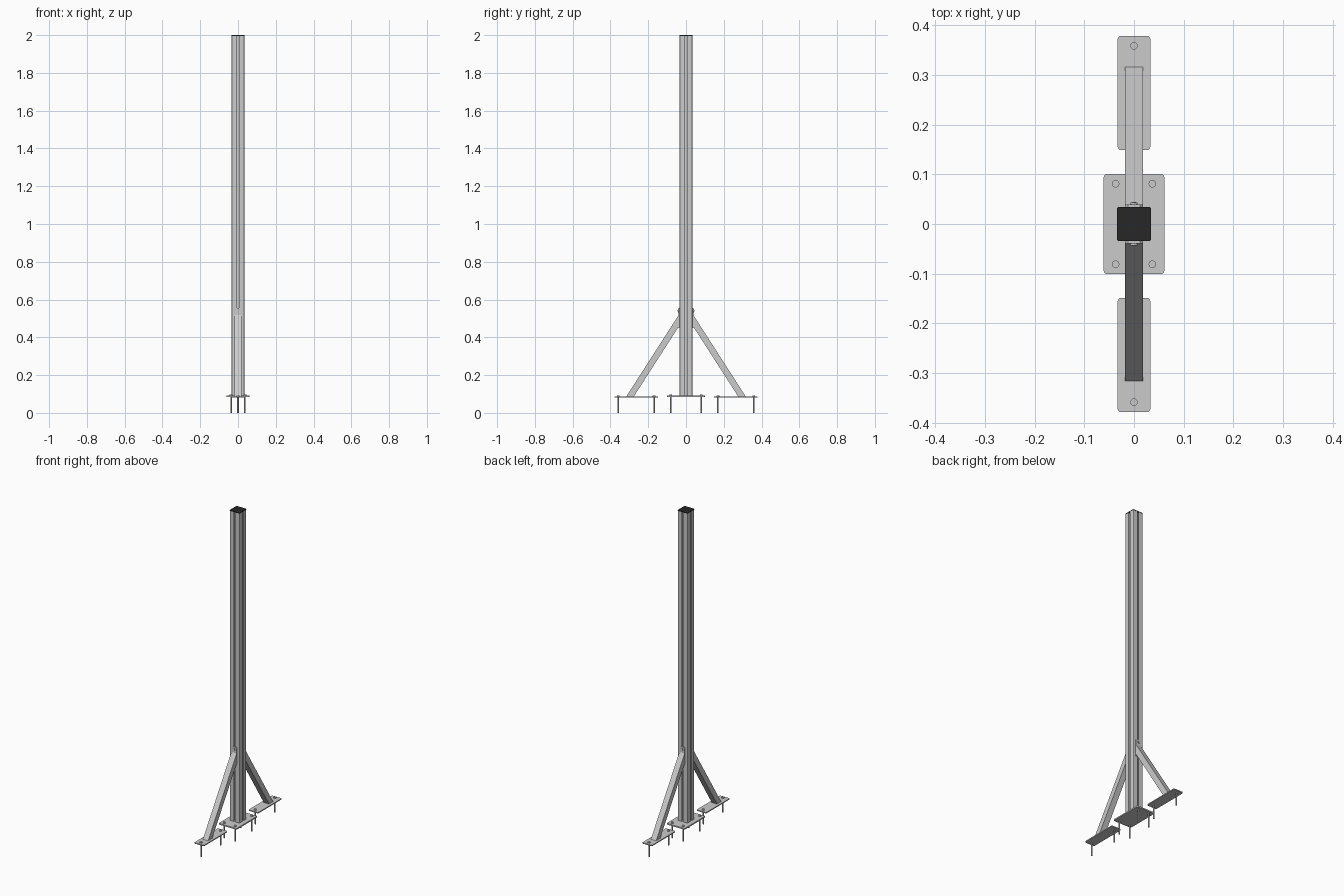
import bpy, bmesh, math
from mathutils import Matrix, Vector

if "Cube" in bpy.data.objects:
    bpy.data.objects.remove(bpy.data.objects["Cube"])


def finish(name, bm, color=None):
    bmesh.ops.recalc_face_normals(bm, faces=bm.faces)
    me = bpy.data.meshes.new(name)
    bm.to_mesh(me)
    bm.free()
    ob = bpy.data.objects.new(name, me)
    bpy.context.collection.objects.link(ob)
    if color:
        m = bpy.data.materials.new(name)
        m.diffuse_color = color
        m.use_nodes = True
        m.node_tree.nodes["Principled BSDF"].inputs["Base Color"].default_value = m.diffuse_color
        me.materials.append(m)
    return ob


def extrude(name, pts, vec, color=None):
    bm = bmesh.new()
    f = bm.faces.new([bm.verts.new(p) for p in pts])
    r = bmesh.ops.extrude_face_region(bm, geom=[f])
    bmesh.ops.translate(bm, vec=vec, verts=[g for g in r["geom"] if isinstance(g, bmesh.types.BMVert)])
    return finish(name, bm, color)


def rounded_plate(name, hx, hy, cy, z0, z1, r, color=None):
    pts = []
    for k, (sx, sy) in enumerate([(1, 1), (-1, 1), (-1, -1), (1, -1)]):
        for i in range(5):
            a = math.pi / 2 * (k + i / 4)
            pts.append((sx * (hx - r) + r * math.cos(a), cy + sy * (hy - r) + r * math.sin(a), z0))
    return extrude(name, pts, (0, 0, z1 - z0), color)


def rods(name, parts):
    # each part: start point, end point, radius, sides
    bm = bmesh.new()
    for a, b, r, n in parts:
        a, b = Vector(a), Vector(b)
        d = b - a
        mat = Matrix.Translation((a + b) / 2) @ d.to_track_quat('Z', 'Y').to_matrix().to_4x4()
        bmesh.ops.create_cone(bm, cap_ends=True, segments=n, radius1=r, radius2=r, depth=d.length, matrix=mat)
    ob = finish(name, bm)
    bpy.context.view_layer.objects.active = ob
    ob.select_set(True)
    bpy.ops.object.shade_smooth_by_angle()
    ob.select_set(False)


def anchor_bolt(name, x, y, top):
    rods(name, [((x, y, 0), (x, y, top + 0.003), 0.004, 16),
                ((x, y, top), (x, y, top + 0.006), 0.0075, 20)])


# Slotted post: one quarter of the section, repeated four times
H, c = 0.034, 0.005
quarter = [(H, -H + c), (H, -0.005), (H - 0.003, -0.005), (H - 0.003, -0.009), (H - 0.012, -0.009),
           (H - 0.012, 0.009), (H - 0.003, 0.009), (H - 0.003, 0.005), (H, 0.005), (H, H - c),
           (H - c * 0.3, H - c * 0.3)]
section = []
for k in range(4):
    rot = Matrix.Rotation(k * math.pi / 2, 2)
    section += [(*(rot @ Vector(p)), 0.092) for p in quarter]
extrude("post", section, (0, 0, 1.904))

# Dark end cap
rounded_plate("post_cap", 0.0345, 0.0345, 0, 1.996, 2.0, 0.005, (0.02, 0.02, 0.02, 1))

# Base plate with four anchors
rounded_plate("base_plate", 0.061, 0.101, 0, 0.084, 0.092, 0.007)
for x in (-0.037, 0.037):
    for y in (-0.081, 0.081):
        anchor_bolt("base_anchor", x, y, 0.092)

# Braces on both sides, each with a foot plate, bracket and bolts
for s, side in ((-1, "front"), (1, "back")):
    rounded_plate(side + "_foot_plate", 0.033, 0.115, s * 0.264, 0.081, 0.087, 0.007)
    for y in (0.169, 0.359):
        anchor_bolt(side + "_foot_anchor", 0, s * y, 0.087)
    profile = [(0.276, 0.087), (0.316, 0.087), (0.039, 0.518), (0.039, 0.456)]
    extrude(side + "_brace", [(-0.018, s * y, z) for y, z in profile], (0.036, 0, 0))
    tab = [(-0.018, 0.45), (0.018, 0.45), (0.018, 0.55), (0.012, 0.556), (-0.012, 0.556), (-0.018, 0.55)]
    extrude(side + "_bracket", [(x, s * 0.034, z) for x, z in tab], (0, s * 0.005, 0))
    rods(side + "_bracket_bolt", [((0, s * 0.024, 0.54), (0, s * 0.044, 0.54), 0.004, 16),
                                  ((0, s * 0.039, 0.54), (0, s * 0.043, 0.54), 0.0075, 20)])
